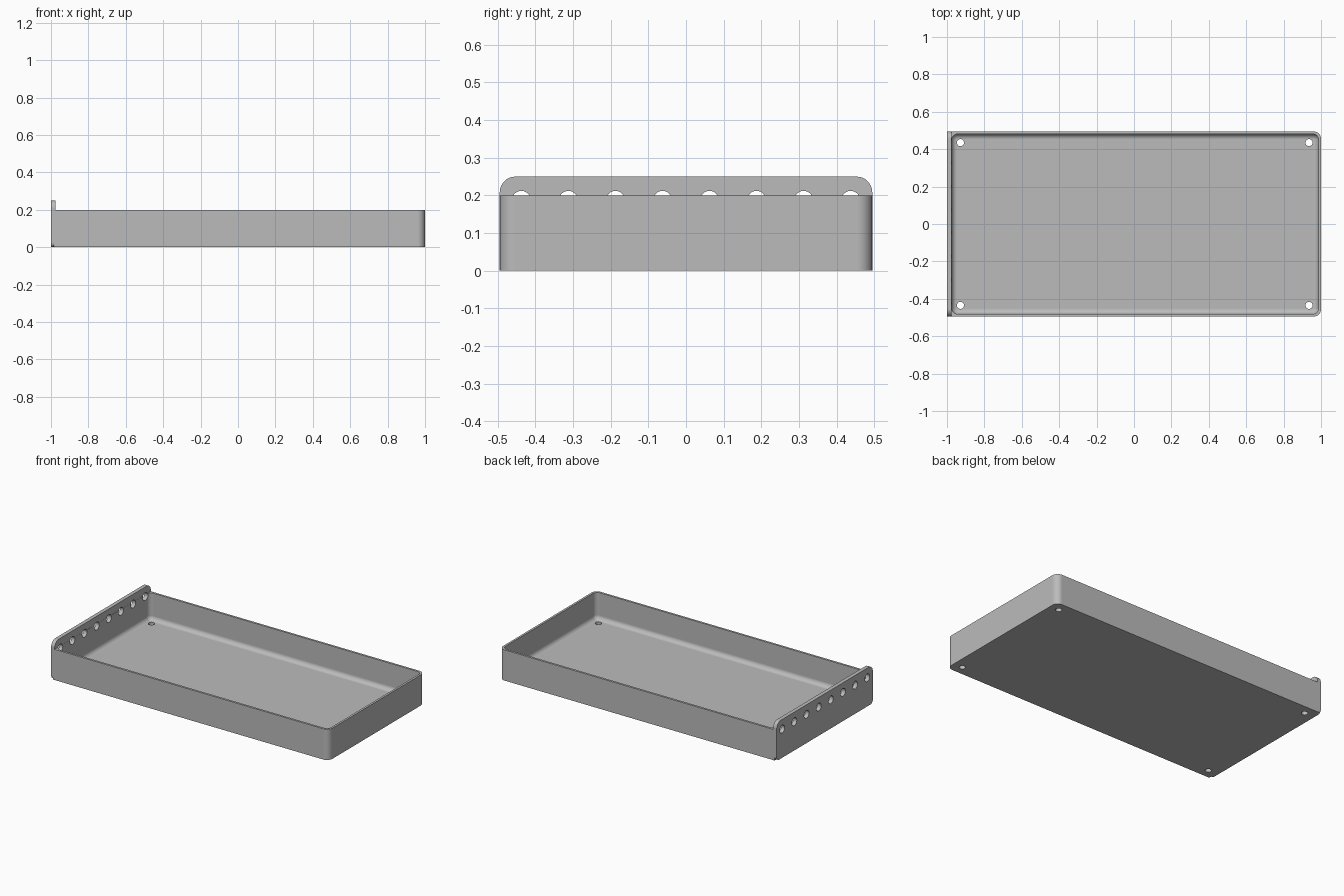
import bpy, bmesh, math
from mathutils import Matrix, Vector

cube = bpy.data.objects.get("Cube")
if cube:
    bpy.data.objects.remove(cube, do_unlink=True)

grey = bpy.data.materials.new("plain grey")
grey.use_nodes = True
grey.diffuse_color = (0.5, 0.5, 0.5, 1)
grey.node_tree.nodes["Principled BSDF"].inputs["Base Color"].default_value = grey.diffuse_color

LEFT, RIGHT, HALF = -0.975, 1.0, 0.495
HEIGHT, FLOOR, WALL, FILLET = 0.2, 0.025, 0.014, 0.028


def rounded_rect(x0, x1, y0, y1, radii, steps=8):
    """Counter-clockwise outline; radii start at the lower left corner."""
    corners = [(x0, y0, 1, 1), (x1, y0, -1, 1), (x1, y1, -1, -1), (x0, y1, 1, -1)]
    points = []
    for i, ((x, y, sx, sy), r) in enumerate(zip(corners, radii)):
        if r == 0:
            points.append((x, y))
            continue
        for k in range(steps + 1):
            a = math.pi * (1 + i / 2 + k / steps / 2)
            points.append((x + sx * r + r * math.cos(a), y + sy * r + r * math.sin(a)))
    return points


def loft(name, rings, matrix=Matrix()):
    """Closed solid through (outline, height) rings."""
    bm = bmesh.new()
    loops = [[bm.verts.new((x, y, z)) for x, y in outline] for outline, z in rings]
    for a, b in zip(loops, loops[1:]):
        for i in range(len(a)):
            j = (i + 1) % len(a)
            bm.faces.new((a[i], a[j], b[j], b[i]))
    bm.faces.new(loops[0][::-1])
    bm.faces.new(loops[-1])
    bm.transform(matrix)
    bmesh.ops.recalc_face_normals(bm, faces=bm.faces)
    mesh = bpy.data.meshes.new(name)
    bm.to_mesh(mesh)
    bm.free()
    mesh.materials.append(grey)
    obj = bpy.data.objects.new(name, mesh)
    bpy.context.collection.objects.link(obj)
    return obj


def combine(target, tool, operation):
    mod = target.modifiers.new("cut", "BOOLEAN")
    mod.operation, mod.object, mod.solver = operation, tool, "EXACT"
    bpy.context.view_layer.objects.active = target
    bpy.ops.object.modifier_apply(modifier=mod.name)
    bpy.data.objects.remove(tool, do_unlink=True)


def drill(target, centre, radius, axis):
    circle = [(radius * math.cos(k * math.tau / 32), radius * math.sin(k * math.tau / 32))
              for k in range(32)]
    turn = Vector(axis).to_track_quat("Z", "Y").to_matrix().to_4x4()
    tool = loft("drill", [(circle, -0.05), (circle, 0.05)], Matrix.Translation(centre) @ turn)
    combine(target, tool, "DIFFERENCE")


# Tray block, rounded at the free end
outer = rounded_rect(LEFT - 0.01, RIGHT, -HALF, HALF, (0, 0.04, 0.04, 0))
tray = loft("tray", [(outer, 0), (outer, HEIGHT)])

# End plate standing above the rim, outline drawn in y and z
plate_outline = rounded_rect(-HALF, HALF, 0, 0.25, (0.025, 0.025, 0.042, 0.042))
upright = Matrix(((0, 0, 1, 0), (1, 0, 0, 0), (0, 1, 0, 0), (0, 0, 0, 1)))
plate = loft("end_plate", [(plate_outline, -1), (plate_outline, LEFT)], upright)
combine(tray, plate, "UNION")

# Cavity with a filleted floor
rings = []
for k in range(9):
    a = math.pi / 2 * k / 8
    inset = FILLET * (1 - math.sin(a))
    rings.append((rounded_rect(LEFT + 0.001 + inset, RIGHT - WALL - inset,
                               -HALF + WALL + inset, HALF - WALL - inset,
                               [0.03 - inset] * 4),
                  FLOOR + FILLET * (1 - math.cos(a))))
rings.append((rings[-1][0], 0.3))
combine(tray, loft("cavity", rings), "DIFFERENCE")

# Mounting holes in the floor corners and a row along the plate
for x in (-0.928, 0.936):
    for y in (-0.435, 0.435):
        drill(tray, (x, y, 0.02), 0.019, (0, 0, 1))
for i in range(8):
    drill(tray, (-0.985, (i - 3.5) * 0.125, 0.187), 0.025, (1, 0, 0))

# Smooth rounded faces, crisp edges
bpy.ops.object.select_all(action="DESELECT")
tray.select_set(True)
bpy.context.view_layer.objects.active = tray
bpy.ops.object.shade_smooth_by_angle(angle=math.radians(30))
weighted = tray.modifiers.new("weighted normals", "WEIGHTED_NORMAL")
weighted.keep_sharp = True
